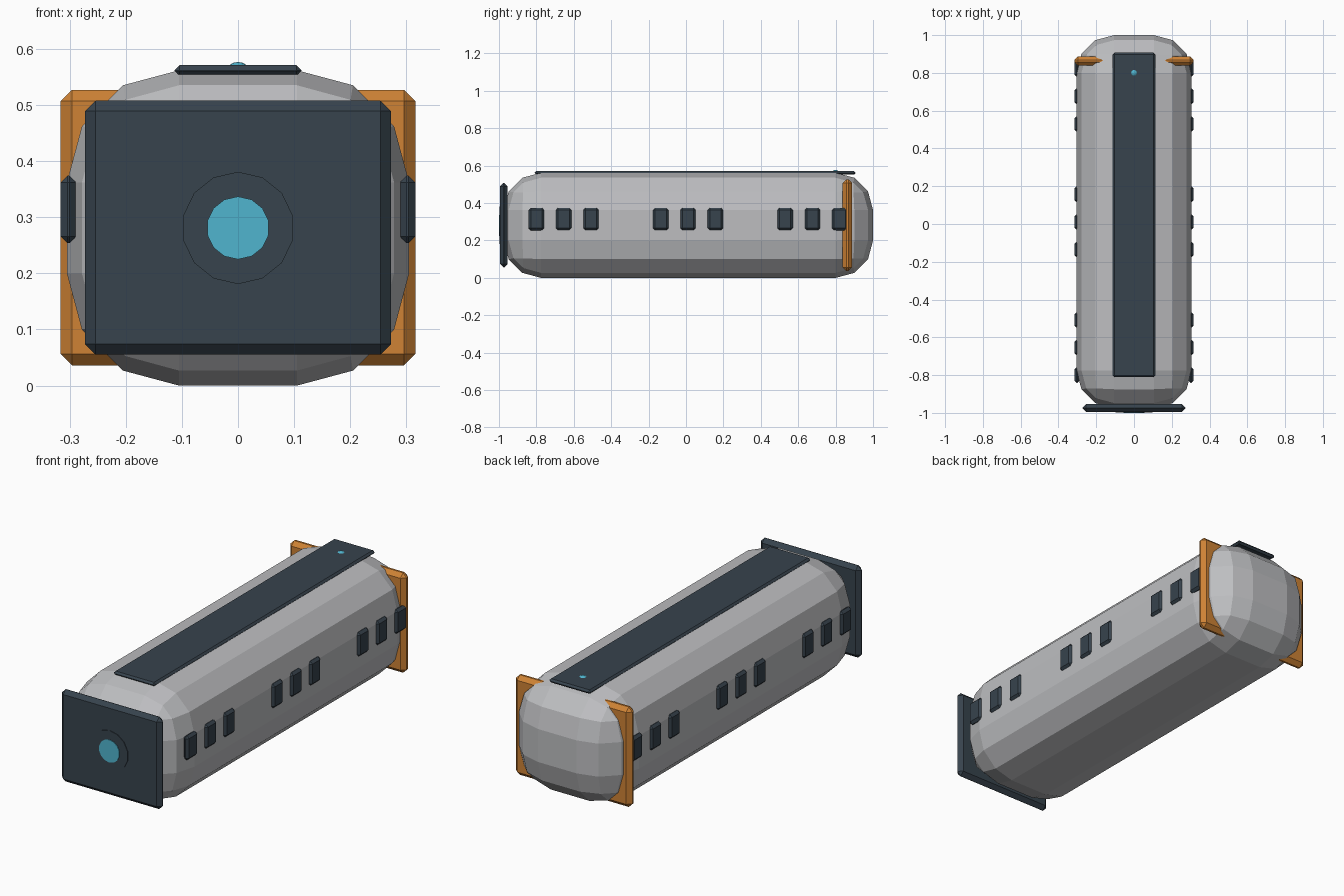
import bpy
from math import radians

cube = bpy.data.objects.get("Cube")
if cube:
    bpy.data.objects.remove(cube, do_unlink=True)


def material(name, rgb):
    m = bpy.data.materials.new(name)
    m.use_nodes = True
    m.diffuse_color = (*rgb, 1)
    m.node_tree.nodes["Principled BSDF"].inputs["Base Color"].default_value = (*rgb, 1)
    return m


GREY = material("hull grey", (0.51, 0.515, 0.53))
DARK = material("dark slate", (0.038, 0.056, 0.074))
ORANGE = material("orange", (0.62, 0.225, 0.035))
CYAN = material("cyan glow", (0.08, 0.46, 0.62))


def box(name, low, high, mat, bevel, segments=1):
    """Bevelled box between two corners."""
    centre = [(a + b) / 2 for a, b in zip(low, high)]
    bpy.ops.mesh.primitive_cube_add(size=1, location=centre)
    ob = bpy.context.object
    ob.name = name
    for v in ob.data.vertices:
        v.co = [c * (b - a) for c, a, b in zip(v.co, low, high)]
    ob.data.materials.append(mat)
    mod = ob.modifiers.new("Bevel", "BEVEL")
    mod.width = bevel
    mod.segments = segments
    return ob


def disc(name, radius, depth, location, mat, sides=14):
    """Short cylinder facing the front."""
    bpy.ops.mesh.primitive_cylinder_add(vertices=sides, radius=radius, depth=depth,
                                        location=location, rotation=(radians(90), 0, 0))
    ob = bpy.context.object
    ob.name = name
    ob.data.materials.append(mat)


# Faceted capsule hull
box("hull", (-0.305, -0.975, 0), (0.305, 1, 0.562), GREY, 0.2, 3)

# Front plate with its round port
box("front_plate", (-0.273, -0.994, 0.055), (0.273, -0.954, 0.508), DARK, 0.019)
disc("port_ring", 0.1, 0.02, (0, -0.987, 0.281), DARK)
disc("port_lens", 0.056, 0.02, (0, -0.99, 0.281), CYAN)

# Rear collar, emerging at the hull corners
box("rear_collar", (-0.316, 0.838, 0.036), (0.316, 0.888, 0.527), ORANGE, 0.02)

# Roof strip and beacon
box("roof_strip", (-0.113, -0.81, 0.552), (0.113, 0.907, 0.571), DARK, 0.009)
bpy.ops.mesh.primitive_uv_sphere_add(segments=12, ring_count=6, radius=0.018,
                                     location=(0, 0.8, 0.565))
beacon = bpy.context.object
beacon.name = "roof_beacon"
beacon.scale.z = 0.65
beacon.data.materials.append(CYAN)

# Side windows in three groups of three
for side, x in (("left", 0.302), ("right", -0.302)):
    for group in range(3):
        for i in range(3):
            y = -0.8 + group * 0.665 + i * 0.146
            box(f"window_{side}_{group * 3 + i + 1}",
                (x - 0.014, y - 0.042, 0.254), (x + 0.014, y + 0.042, 0.374), DARK, 0.012)
